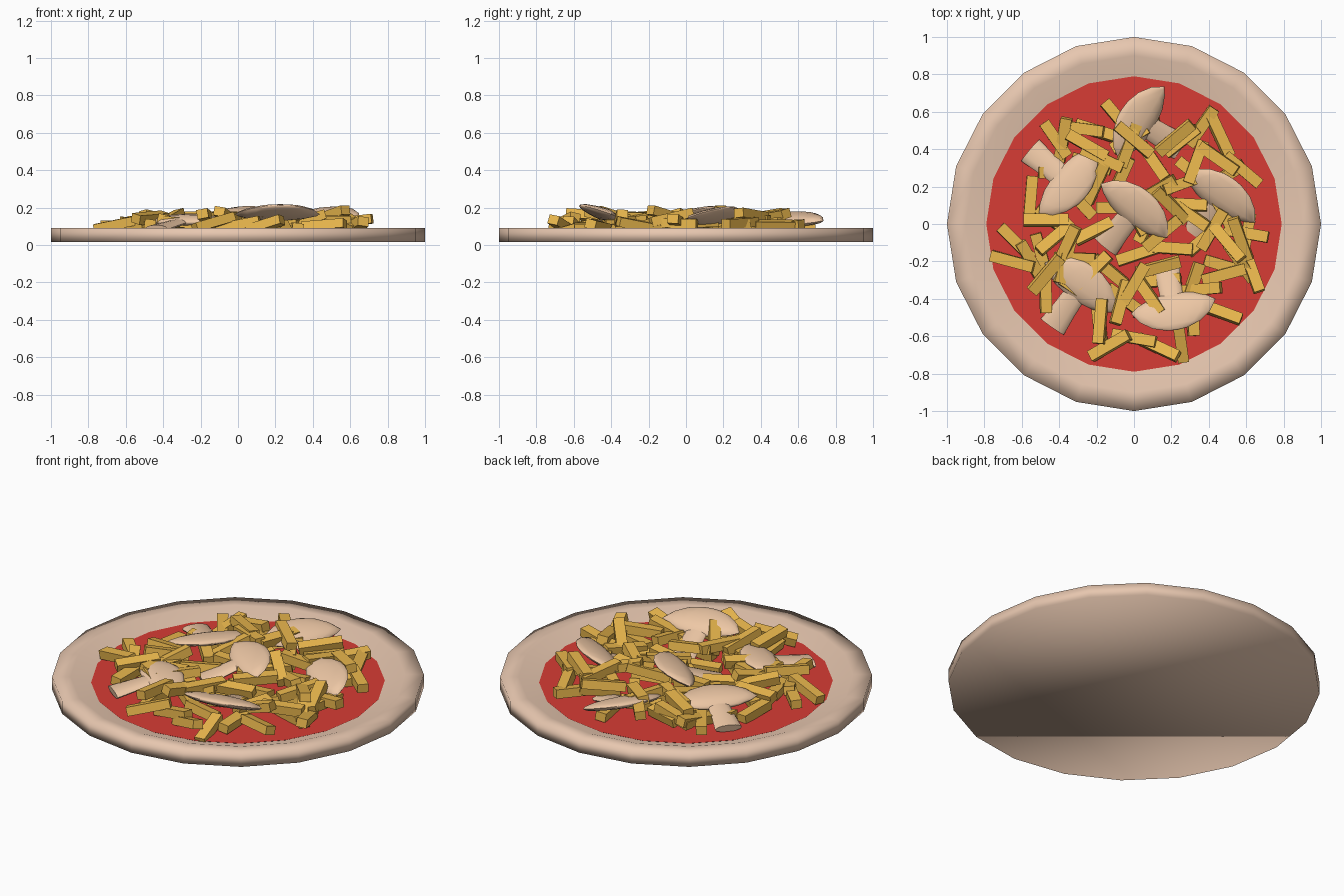
import bpy, bmesh, random
from math import radians, cos, sin, pi
from mathutils import Matrix, Vector

if "Cube" in bpy.data.objects:
    bpy.data.objects.remove(bpy.data.objects["Cube"])

random.seed(7)


def material(name, rgb):
    m = bpy.data.materials.new(name)
    m.diffuse_color = (*rgb, 1)
    m.use_nodes = True
    m.node_tree.nodes["Principled BSDF"].inputs["Base Color"].default_value = m.diffuse_color
    return m


CRUST = material("crust_tan", (0.80, 0.57, 0.43))
SAUCE = material("sauce_red", (0.68, 0.045, 0.035))
CHEESE = material("cheese_yellow", (0.83, 0.48, 0.075))
MUSHROOM = material("mushroom_beige", (0.86, 0.58, 0.38))


def finish(bm, name, mat, smooth_angle=None):
    bmesh.ops.recalc_face_normals(bm, faces=bm.faces)
    mesh = bpy.data.meshes.new(name)
    bm.to_mesh(mesh)
    bm.free()
    mesh.materials.append(mat)
    ob = bpy.data.objects.new(name, mesh)
    bpy.context.collection.objects.link(ob)
    if smooth_angle:
        bpy.ops.object.select_all(action='DESELECT')
        bpy.context.view_layer.objects.active = ob
        ob.select_set(True)
        bpy.ops.object.shade_smooth_by_angle(angle=radians(smooth_angle))
    return ob


def lathe(bm, profile, sides, matrix=Matrix()):
    """Closed turned shape around z from (radius, height) points, capped at both ends."""
    rings = []
    for r, z in profile:
        rings.append([bm.verts.new(matrix @ Vector((r * sin(2 * pi * i / sides),
                                                    r * cos(2 * pi * i / sides), z)))
                      for i in range(sides)])
    for a, b in zip(rings, rings[1:]):
        for i in range(sides):
            j = (i + 1) % sides
            bm.faces.new((a[i], a[j], b[j], b[i]))
    bm.faces.new(rings[0])
    bm.faces.new(rings[-1])


# crust: 20-sided disc with raised rim
bm = bmesh.new()
lathe(bm, [(1, 0.015), (1, 0.09), (0.9, 0.09), (0.78, 0.05)], 20)
finish(bm, "crust", CRUST, 95)

# sauce lying inside the rim
bm = bmesh.new()
lathe(bm, [(0.77, 0.045), (0.79, 0.056)], 20)
finish(bm, "sauce", SAUCE)

# mushroom slices: squashed turned cap and stem, crown along local +y
CAP = [(0.02, -0.075), (0.12, -0.06), (0.19, -0.03), (0.23, 0.0),
       (0.19, 0.06), (0.13, 0.105), (0.06, 0.13), (0.01, 0.135)]
STEM = [(0.075, -0.26), (0.065, -0.15), (0.06, -0.04)]
slices = [(0.04, 0.54, 0.13, 58, 18), (-0.36, 0.23, 0.13, -130, 12),
          (0.0, 0.07, 0.155, -39, 20), (0.46, 0.14, 0.145, -35, 24),
          (-0.29, -0.34, 0.13, -35, 10), (0.21, -0.44, 0.165, -170, 20)]
for n, (x, y, z, yaw, tilt) in enumerate(slices, 1):
    place = (Matrix.Translation((x, y, z)) @ Matrix.Rotation(radians(yaw), 4, 'Z')
             @ Matrix.Rotation(radians(tilt), 4, 'X'))
    upright = Matrix.Rotation(radians(-90), 4, 'X')
    bm = bmesh.new()
    lathe(bm, CAP, 16, place @ Matrix.Diagonal((1, 1, 0.14, 1)) @ upright)
    lathe(bm, STEM, 12, place @ Matrix.Diagonal((1, 1, 0.3, 1)) @ upright)
    finish(bm, f"mushroom_slice_{n}", MUSHROOM, 50)


# grated cheese: small loose sticks
def stick(bm, x, y, z, yaw, pitch, roll=0.0, length=0.24):
    m = (Matrix.Translation((x, y, z)) @ Matrix.Rotation(radians(yaw), 4, 'Z')
         @ Matrix.Rotation(radians(pitch), 4, 'Y') @ Matrix.Rotation(radians(roll), 4, 'X')
         @ Matrix.Diagonal((length, 0.06, 0.05, 1)))
    bmesh.ops.create_cube(bm, size=1, matrix=m)


# upper sticks: x, y, heading
upper = [(-.65, -.2, -15), (-.63, -.1, -45), (-.47, .02, 0), (-.36, -.12, 65), (-.42, -.07, 40),
         (-.37, -.2, 75), (-.47, -.27, 50), (-.55, -.2, -60), (-.38, .45, 80), (-.28, .51, -8),
         (-.17, .35, -25), (-.2, .22, 65), (-.25, .42, -30), (-.08, .56, -50), (0, .45, -40),
         (-.03, .42, 70), (.22, .46, 40), (.36, .52, 55), (.46, .47, -65), (.33, .33, 70),
         (.45, .35, -35), (.58, .29, -40), (.27, .22, 20), (.12, .18, 30), (.2, .1, -45),
         (.15, -.05, 40), (0, .05, -60), (.3, .05, -35), (.42, -.03, 60), (.5, -.1, -50),
         (.57, -.08, -70), (.6, -.05, -10), (.57, -.2, -55), (.63, -.25, -70), (.48, -.27, 15),
         (.35, -.35, 5), (.13, -.23, 15), (0, -.32, 60), (.08, -.38, -55), (-.07, -.42, 75),
         (-.22, -.25, 45), (-.13, -.65, 30), (0, -.61, -10), (.13, -.66, -25), (.46, -.47, -20),
         (-.18, -.52, 85)]
bm = bmesh.new()
for x, y, yaw in upper:
    edge = (x * x + y * y) ** 0.5 > 0.58
    stick(bm, x, y, random.uniform(0.1, 0.13) if edge else random.uniform(0.12, 0.165),
          yaw, random.uniform(-16, 16), random.uniform(-15, 15))
# one steep stick that pokes through the base
stick(bm, 0.25, -0.63, 0.08, -82, 16, 0, 0.22)
finish(bm, "cheese_sticks_upper", CHEESE)

# lower sticks fill the heap
bm = bmesh.new()
for i in range(36):
    r, a = 0.62 * ((i + 0.5) / 36) ** 0.5, i * 2.39996
    stick(bm, r * cos(a), r * sin(a), random.uniform(0.075, 0.12),
          random.uniform(0, 180), random.uniform(-8, 8), random.uniform(-15, 15), 0.22)
finish(bm, "cheese_sticks_lower", CHEESE)
